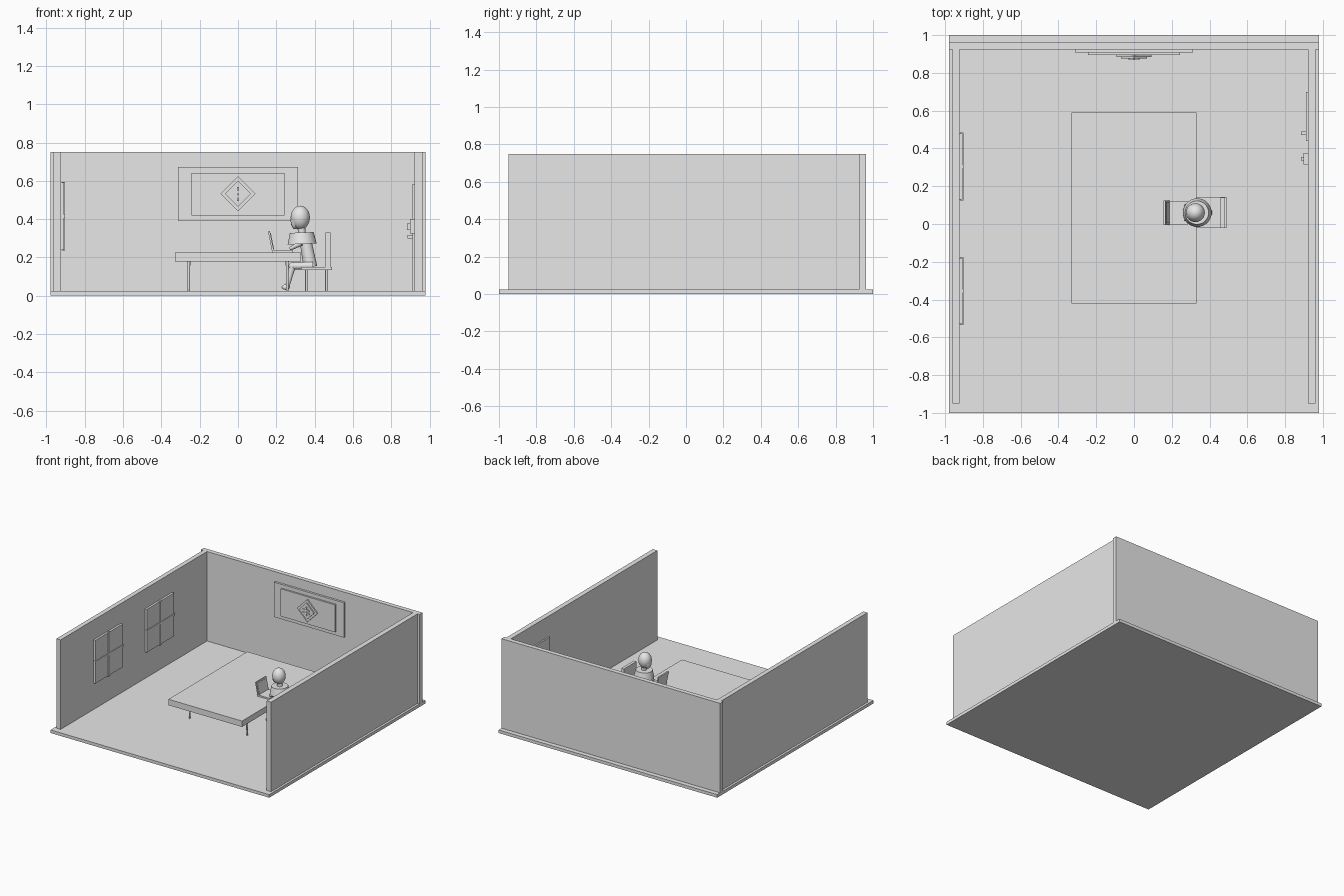
import bpy, bmesh, math
from mathutils import Vector, Matrix

if "Cube" in bpy.data.objects:
    bpy.data.objects.remove(bpy.data.objects["Cube"])

grey = bpy.data.materials.new("plain_grey")
grey.diffuse_color = (0.8, 0.8, 0.8, 1)
grey.use_nodes = True
grey.node_tree.nodes["Principled BSDF"].inputs["Base Color"].default_value = grey.diffuse_color


def finish(name, bm, smooth=False):
    me = bpy.data.meshes.new(name)
    bm.to_mesh(me)
    bm.free()
    me.materials.append(grey)
    ob = bpy.data.objects.new(name, me)
    bpy.context.collection.objects.link(ob)
    if smooth:
        bpy.ops.object.select_all(action='DESELECT')
        ob.select_set(True)
        bpy.context.view_layer.objects.active = ob
        bpy.ops.object.shade_smooth_by_angle(angle=math.radians(40))
    return ob


def box(name, x, y, z, tilt=0.0):
    """Box from (min, max) ranges, optionally tilted about its own y axis."""
    bm = bmesh.new()
    bmesh.ops.create_cube(bm, size=1)
    c = Vector([(r[0] + r[1]) / 2 for r in (x, y, z)])
    s = [r[1] - r[0] for r in (x, y, z)]
    m = Matrix.Translation(c) @ Matrix.Rotation(tilt, 4, 'Y') @ Matrix.Diagonal((*s, 1))
    bm.transform(m)
    return finish(name, bm)


def rod(name, a, b, r1, r2, seg=16):
    """Tapered round bar from a to b."""
    a, b = Vector(a), Vector(b)
    bm = bmesh.new()
    bmesh.ops.create_cone(bm, cap_ends=True, segments=seg, radius1=r1, radius2=r2, depth=(b - a).length)
    q = (b - a).to_track_quat('Z', 'Y').to_matrix().to_4x4()
    bm.transform(Matrix.Translation((a + b) / 2) @ q)
    return finish(name, bm, True)


def ball(name, c, s):
    bm = bmesh.new()
    bmesh.ops.create_uvsphere(bm, u_segments=24, v_segments=16, radius=1)
    bm.transform(Matrix.Translation(c) @ Matrix.Diagonal((*s, 1)))
    return finish(name, bm, True)


# Room shell
box("floor", (-0.98, 0.98), (-1, 1), (0, 0.025))
box("back_wall", (-0.98, 0.98), (0.925, 0.962), (0.025, 0.75))
box("left_wall", (-0.962, -0.925), (-0.95, 0.925), (0.025, 0.75))
box("right_wall", (0.922, 0.962), (-0.95, 0.925), (0.025, 0.75))

# Windows: panes with crossing bars
for i, y in enumerate((0.305, -0.355)):
    box(f"window_pane_{i}", (-0.926, -0.908), (y - 0.175, y + 0.175), (0.24, 0.59))
    box(f"window_upright_{i}", (-0.92, -0.903), (y - 0.01, y + 0.01), (0.235, 0.595))
    box(f"window_crossbar_{i}", (-0.92, -0.903), (y - 0.18, y + 0.18), (0.407, 0.423))

# Wall display with stacked plates and a diamond ornament
box("display_frame", (-0.313, 0.313), (0.908, 0.926), (0.39, 0.672))
box("display_panel", (-0.243, 0.243), (0.894, 0.909), (0.42, 0.642))
for name, r, y in (("diamond_outer", 0.092, 0.884), ("diamond_inner", 0.068, 0.875)):
    bm = bmesh.new()
    bmesh.ops.create_cone(bm, cap_ends=True, segments=4, radius1=r, radius2=r, depth=0.012)
    bm.transform(Matrix.Translation((0, y + 0.006, 0.532)) @ Matrix.Rotation(math.pi / 2, 4, 'X'))
    finish(name, bm)
box("ornament_upright", (-0.005, 0.005), (0.867, 0.877), (0.495, 0.567))
for i, z in enumerate((0.518, 0.541)):
    box(f"ornament_bar_{i}", (-0.03, 0.03), (0.869, 0.877), (z - 0.005, z + 0.005))

# Door, handle and wall switch
box("door", (0.91, 0.924), (0.44, 0.70), (0.025, 0.583))
box("door_handle", (0.885, 0.912), (0.47, 0.49), (0.298, 0.318))
box("switch_plate", (0.898, 0.924), (0.315, 0.375), (0.325, 0.40))
box("switch_button", (0.883, 0.90), (0.335, 0.355), (0.342, 0.378))

# Table
box("table_top", (-0.33, 0.33), (-0.42, 0.59), (0.178, 0.226))
for sx in (-1, 1):
    for y in (-0.25, 0.42):
        rod("table_leg", (sx * 0.257, y, 0.025), (sx * 0.257, y, 0.18), 0.006, 0.008, 12)

# Chair
Y = 0.06
box("chair_seat", (0.33, 0.49), (Y - 0.082, Y + 0.082), (0.135, 0.15))
box("chair_back", (0.458, 0.482), (Y - 0.08, Y + 0.08), (0.15, 0.33))
for x in (0.357, 0.461):
    for sy in (-1, 1):
        rod("chair_leg", (x, Y + sy * 0.065, 0.025), (x, Y + sy * 0.065, 0.137), 0.006, 0.006, 12)

# Laptop
box("laptop_base", (0.178, 0.285), (Y - 0.062, Y + 0.062), (0.226, 0.238))
box("laptop_lid", (0.167, 0.177), (Y - 0.065, Y + 0.065), (0.232, 0.338), -0.2)
box("laptop_screen", (0.173, 0.18), (Y - 0.056, Y + 0.056), (0.242, 0.328), -0.2)

# Seated person
ball("head", (0.325, Y, 0.408), (0.05, 0.05, 0.062))
ball("face", (0.298, Y, 0.392), (0.023, 0.032, 0.045))
rod("neck", (0.335, Y, 0.32), (0.33, Y, 0.36), 0.02, 0.02)
rod("shoulders", (0.335, Y, 0.27), (0.333, Y, 0.33), 0.076, 0.062, 32)
rod("torso", (0.378, Y, 0.15), (0.35, Y, 0.30), 0.036, 0.03, 24)
for sy in (-1, 1):
    rod("forearm", (0.33, Y + sy * 0.05, 0.275), (0.272, Y + sy * 0.035, 0.245), 0.015, 0.009)
    rod("thigh", (0.39, Y + sy * 0.025, 0.157), (0.285, Y + sy * 0.03, 0.155), 0.022, 0.018)
    ball("knee", (0.283, Y + sy * 0.03, 0.155), (0.019, 0.019, 0.019))
    rod("shin", (0.283, Y + sy * 0.03, 0.15), (0.258, Y + sy * 0.03, 0.05), 0.017, 0.011)
    ball("foot", (0.25, Y + sy * 0.03, 0.045), (0.022, 0.012, 0.014))
